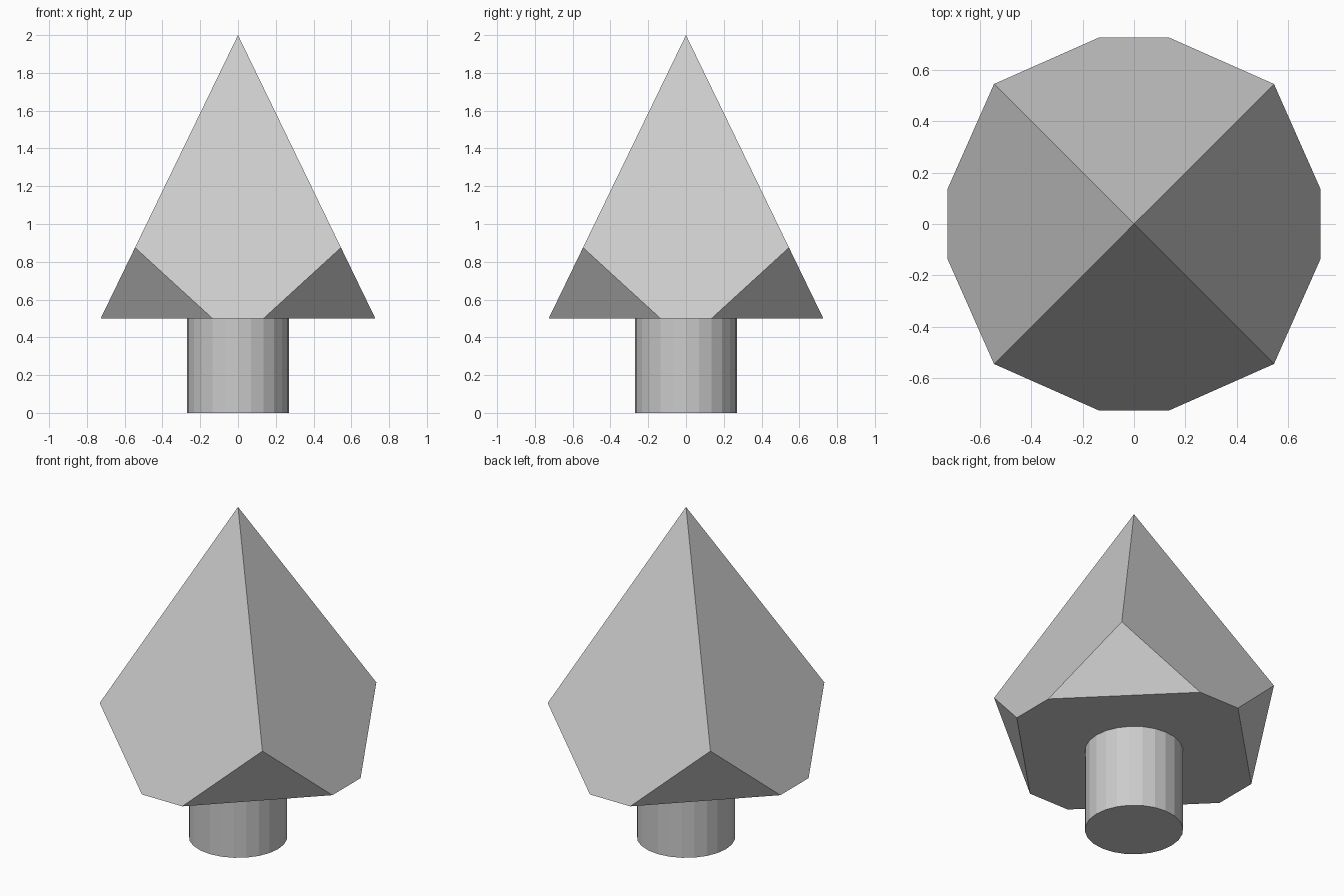
import bpy, bmesh, math

if "Cube" in bpy.data.objects:
    bpy.data.objects.remove(bpy.data.objects["Cube"])

TOP, BASE, CUT = 2.0, 0.5, 0.875   # apex, crown underside, top of corner cuts
HALF = 0.727                       # half width of the pyramid base
NOTCH = 0.135                      # half length of the remaining straight edges
STEM_R = 0.27


def finish(bm, name):
    bmesh.ops.recalc_face_normals(bm, faces=bm.faces[:])
    mesh = bpy.data.meshes.new(name)
    bm.to_mesh(mesh)
    bm.free()
    obj = bpy.data.objects.new(name, mesh)
    bpy.context.collection.objects.link(obj)
    return obj


# Crown: square pyramid with its four base corners sliced off
bm = bmesh.new()
bm.verts.new((0, 0, TOP))
c = HALF * (TOP - CUT) / (TOP - BASE)
for sx in (-1, 1):
    for sy in (-1, 1):
        bm.verts.new((sx * c, sy * c, CUT))
        bm.verts.new((sx * HALF, sy * NOTCH, BASE))
        bm.verts.new((sx * NOTCH, sy * HALF, BASE))
bmesh.ops.convex_hull(bm, input=bm.verts[:])
bmesh.ops.dissolve_limit(bm, angle_limit=math.radians(1),
                         verts=bm.verts[:], edges=bm.edges[:])
finish(bm, "crown")

# Stem: 24-sided flat-shaded cylinder
bm = bmesh.new()
bmesh.ops.create_cone(bm, cap_ends=True, segments=24, radius1=STEM_R,
                      radius2=STEM_R, depth=BASE)
bmesh.ops.translate(bm, vec=(0, 0, BASE / 2), verts=bm.verts[:])
finish(bm, "stem")
